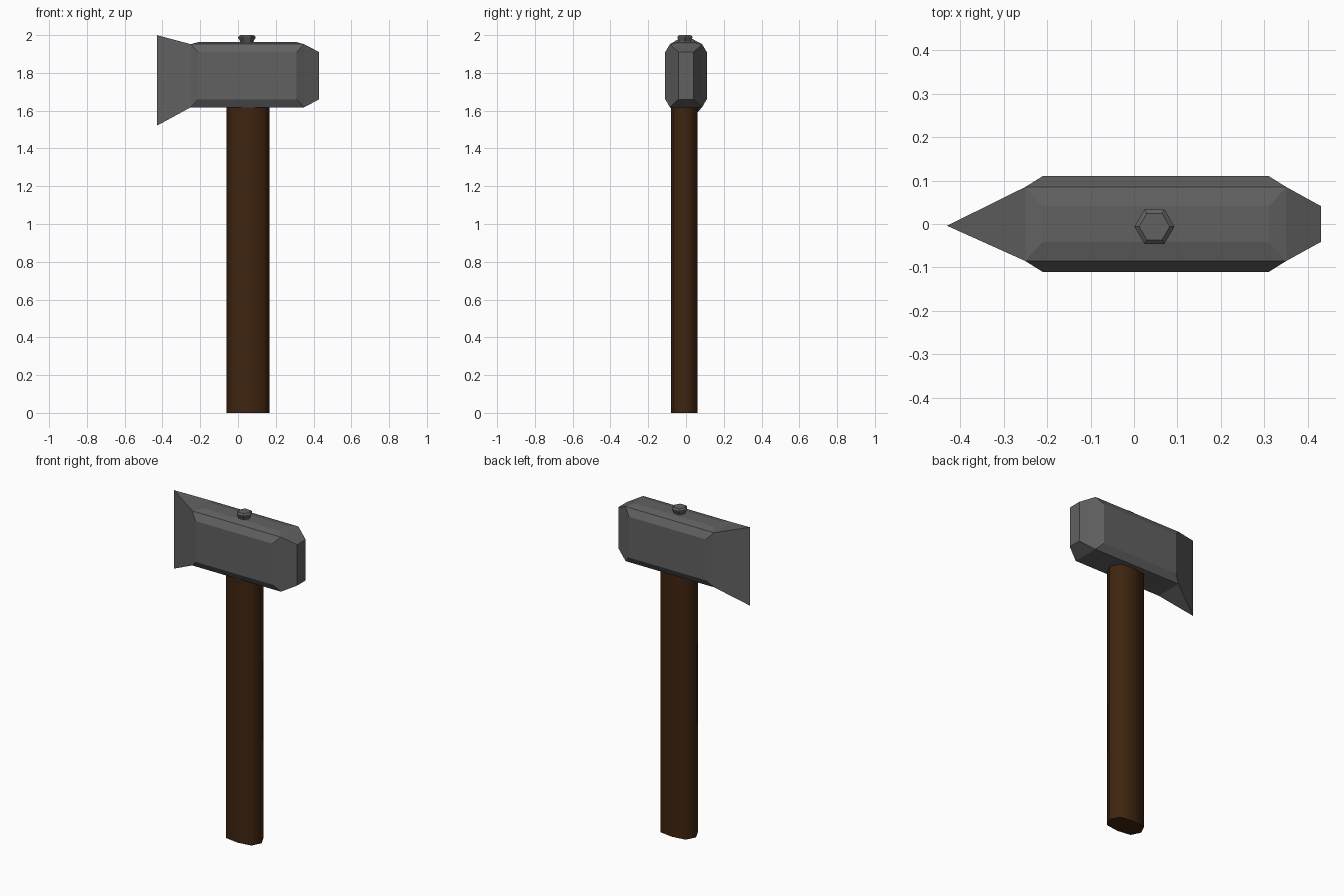
import bpy, bmesh, math
from mathutils import Vector

if "Cube" in bpy.data.objects:
    bpy.data.objects.remove(bpy.data.objects["Cube"])


def finish(bm, name):
    bmesh.ops.recalc_face_normals(bm, faces=bm.faces)
    mesh = bpy.data.meshes.new(name)
    bm.to_mesh(mesh)
    bm.free()
    ob = bpy.data.objects.new(name, mesh)
    bpy.context.collection.objects.link(ob)
    return ob


def loft(name, rings):
    """Skin a stack of equal-length point rings and cap both ends."""
    bm = bmesh.new()
    loops = [[bm.verts.new(p) for p in ring] for ring in rings]
    n = len(loops[0])
    for a, b in zip(loops, loops[1:]):
        for i in range(n):
            j = (i + 1) % n
            bm.faces.new((a[i], a[j], b[j], b[i]))
    bm.faces.new(loops[0])
    bm.faces.new(loops[-1])
    return finish(bm, name)


# Axe head: a box whose faces are pushed outwards to smaller plateaus
center = Vector((0.05, 0, 1.785))
half = Vector((0.30, 0.085, 0.167))      # box corners
inset = Vector((0.26, 0.041, 0.125))     # plateau half sizes
reach = Vector((0.38, 0.11, 0.178))      # plateau distance from the centre

bm = bmesh.new()
bmesh.ops.create_cube(bm, size=2)
for v in bm.verts:
    v.co = Vector([c * h for c, h in zip(v.co, half)])
bm.normal_update()
sides = [f for f in bm.faces if f.normal.z > -0.5]    # underside stays flat
for face in bmesh.ops.extrude_discrete_faces(bm, faces=sides)["faces"]:
    face.normal_update()
    nrm = face.normal.copy()
    for v in face.verts:
        sign = [math.copysign(1, c) for c in v.co]
        if nrm.x < -0.5:
            # cutting edge: flared in height, pinched to a line
            v.co = Vector((-0.48, -0.004, (2.0 if sign[2] > 0 else 1.52) - center.z))
        else:
            v.co = Vector([s * (reach[k] if abs(nrm[k]) > 0.5 else inset[k])
                           for k, s in enumerate(sign)])
bmesh.ops.remove_doubles(bm, verts=bm.verts, dist=0.0005)
bmesh.ops.translate(bm, verts=bm.verts, vec=center)
head = finish(bm, "axe_head")

# Handle: eight-sided flattened shaft
section = [(0.114, 0), (0.085, 0.058), (0, 0.07), (-0.085, 0.058),
           (-0.114, 0), (-0.085, -0.058), (0, -0.07), (0.085, -0.058)]
handle = loft("handle", [[(0.053 + x, -0.01 + y, z) for x, y in section]
                         for z in (0, 1.66)])
wood = bpy.data.materials.new("dark_wood")
wood.diffuse_color = (0.05, 0.018, 0.005, 1)
wood.use_nodes = True
wood.node_tree.nodes["Principled BSDF"].inputs["Base Color"].default_value = wood.diffuse_color
handle.data.materials.append(wood)
bpy.context.view_layer.objects.active = handle
handle.select_set(True)
bpy.ops.object.shade_smooth_by_angle(angle=math.radians(60))

# Hexagonal bolt on top of the head
profile = [(0.036, 1.95), (0.036, 1.968), (0.046, 1.986), (0.046, 1.991), (0.035, 2.0)]
loft("top_bolt", [[(0.047 + r * math.cos(i * math.pi / 3),
                    -0.006 + r * math.sin(i * math.pi / 3), z) for i in range(6)]
                  for r, z in profile])

# Dark steel for the metal parts
steel = bpy.data.materials.new("dark_steel")
steel.diffuse_color = (0.12, 0.12, 0.12, 1)
steel.use_nodes = True
steel.node_tree.nodes["Principled BSDF"].inputs["Base Color"].default_value = steel.diffuse_color
for name in ("axe_head", "top_bolt"):
    bpy.data.objects[name].data.materials.append(steel)
